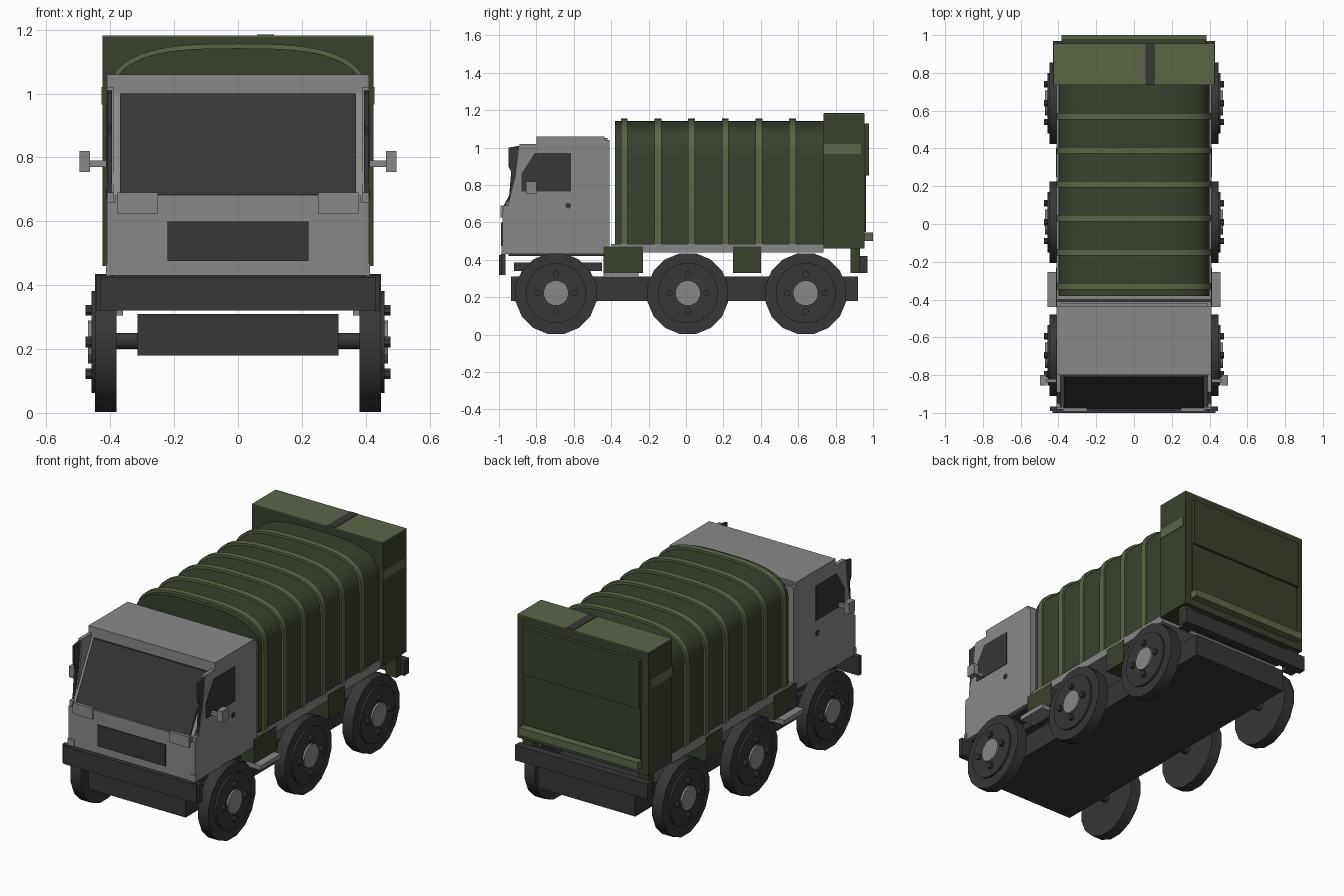
import bpy, bmesh, math
from mathutils import Matrix

if "Cube" in bpy.data.objects:
    bpy.data.objects.remove(bpy.data.objects["Cube"])


def material(name, rgb):
    m = bpy.data.materials.new(name)
    m.diffuse_color = (*rgb, 1)
    m.use_nodes = True
    m.node_tree.nodes["Principled BSDF"].inputs["Base Color"].default_value = m.diffuse_color
    return m


GREY = material("cab grey", (0.25, 0.25, 0.247))
DARK = material("dark rubber and glass", (0.038, 0.038, 0.038))
GREEN = material("dark canvas green", (0.041, 0.053, 0.027))
LIGHT = material("light olive", (0.105, 0.132, 0.064))


def finish(name, bm, mat, smooth=None):
    bmesh.ops.recalc_face_normals(bm, faces=bm.faces)
    me = bpy.data.meshes.new(name)
    bm.to_mesh(me)
    bm.free()
    me.materials.append(mat)
    if smooth:
        for p in me.polygons:
            p.use_smooth = True
        me.set_sharp_from_angle(angle=math.radians(smooth))
    ob = bpy.data.objects.new(name, me)
    bpy.context.collection.objects.link(ob)
    return ob


def box(name, x0, x1, y0, y1, z0, z1, mat):
    bm = bmesh.new()
    bmesh.ops.create_cube(bm, size=1)
    for v in bm.verts:
        v.co = ((x0 + x1) / 2 + v.co.x * (x1 - x0),
                (y0 + y1) / 2 + v.co.y * (y1 - y0),
                (z0 + z1) / 2 + v.co.z * (z1 - z0))
    return finish(name, bm, mat)


def wide(name, hw, y0, y1, z0, z1, mat):
    return box(name, -hw, hw, y0, y1, z0, z1, mat)


def pair(name, x0, x1, *rest):
    box("left_" + name, -x1, -x0, *rest)
    box("right_" + name, x0, x1, *rest)


def extrude(name, pts, a, b, axis, mat, smooth=None):
    """Prism: pts are (y, z) along x, or (x, z) along y."""
    bm = bmesh.new()
    place = (lambda p, t: (t, p[0], p[1])) if axis == "x" else (lambda p, t: (p[0], t, p[1]))
    lo = [bm.verts.new(place(p, a)) for p in pts]
    hi = [bm.verts.new(place(p, b)) for p in pts]
    bm.faces.new(lo)
    bm.faces.new(hi)
    n = len(pts)
    for i in range(n):
        j = (i + 1) % n
        bm.faces.new((lo[i], lo[j], hi[j], hi[i]))
    return finish(name, bm, mat, smooth)


def disc(name, x0, x1, y, z, r, sides, mat, smooth=None):
    bm = bmesh.new()
    bmesh.ops.create_cone(bm, cap_ends=True, segments=sides, radius1=r, radius2=r, depth=abs(x1 - x0))
    bmesh.ops.rotate(bm, verts=bm.verts, matrix=Matrix.Rotation(math.pi / sides, 3, "Z"))
    bmesh.ops.rotate(bm, verts=bm.verts, matrix=Matrix.Rotation(math.pi / 2, 3, "Y"))
    bmesh.ops.translate(bm, verts=bm.verts, vec=((x0 + x1) / 2, y, z))
    return finish(name, bm, mat, smooth)


# Chassis, bumpers and under-cab beam
wide("chassis", 0.315, -0.935, 0.92, 0.18, 0.31, DARK)
wide("front_bumper", 0.432, -1.0, -0.965, 0.32, 0.425, DARK)
pair("bumper_end", 0.40, 0.445, -0.99, -0.965, 0.32, 0.43, DARK)
wide("rear_bumper", 0.43, 0.925, 0.97, 0.33, 0.42, DARK)
wide("cab_beam", 0.33, -0.92, -0.45, 0.34, 0.385, DARK)
wide("cab_floor", 0.39, -0.95, -0.43, 0.42, 0.435, DARK)

# Wheels with rim, hub and bolts
for i, y in enumerate((-0.695, 0.01, 0.64), 1):
    disc(f"axle_{i}", -0.39, 0.39, y, 0.225, 0.026, 12, DARK, 40)
    for side, s in (("left", -1), ("right", 1)):
        tag = f"{side}_{i}"
        disc("tyre_" + tag, s * 0.38, s * 0.448, y, 0.219, 0.22, 16, DARK, 30)
        disc("rim_" + tag, s * 0.44, s * 0.459, y, 0.222, 0.162, 20, DARK)
        disc("hub_" + tag, s * 0.45, s * 0.47, y, 0.222, 0.068, 16, GREY)
        for k in range(4):
            a = k * math.pi / 2
            disc(f"bolt_{tag}_{k}", s * 0.455, s * 0.477, y + 0.1 * math.cos(a),
                 0.222 + 0.1 * math.sin(a), 0.018, 8, DARK)

# Cab body, roof and side walls
extrude("cab_body", [(-0.97, 0.43), (-0.97, 0.675), (-0.80, 1.0), (-0.80, 1.05),
                     (-0.42, 1.05), (-0.42, 0.43)], -0.392, 0.392, "x", GREY)
wide("cab_roof", 0.41, -0.80, -0.435, 1.0, 1.06, GREY)
wide("cab_rear_frame", 0.41, -0.44, -0.41, 0.43, 1.04, GREY)
wide("front_panel", 0.41, -0.982, -0.96, 0.43, 0.66, GREY)
wide("cowl", 0.385, -0.985, -0.955, 0.655, 0.68, GREY)
wide("grille", 0.22, -0.988, -0.98, 0.475, 0.60, DARK)
extrude("windshield", [(-0.968, 0.682), (-0.979, 0.682), (-0.811, 1.0), (-0.80, 1.0)],
        -0.37, 0.37, "x", DARK)
pair("headlight", 0.25, 0.377, -0.992, -0.97, 0.625, 0.69, GREY)
pair("corner_strip", 0.372, 0.414, -0.986, -0.965, 0.43, 0.47, GREY)

SIDE = [(-0.975, 0.43), (-0.975, 0.69), (-0.95, 0.69), (-0.91, 0.85), (-0.89, 1.02),
        (-0.42, 1.02), (-0.42, 0.43)]
QUARTER = [(-0.95, 0.69), (-0.935, 0.87), (-0.95, 0.90), (-0.95, 1.0), (-0.89, 1.01), (-0.91, 0.85)]
WINDOW = [(-0.615, 0.97), (-0.615, 0.765), (-0.88, 0.765), (-0.88, 0.86), (-0.855, 0.90), (-0.81, 0.97)]
for side, s in (("left", -1), ("right", 1)):
    extrude(side + "_cab_side", SIDE, s * 0.388, s * 0.41, "x", GREY)
    extrude(side + "_quarter_glass", QUARTER, s * 0.395, s * 0.408, "x", DARK)
    extrude(side + "_door_window", WINDOW, s * 0.405, s * 0.413, "x", DARK)
    disc(side + "_door_lock", s * 0.405, s * 0.414, -0.63, 0.69, 0.016, 8, DARK)
pair("mirror_arm", 0.40, 0.47, -0.84, -0.82, 0.77, 0.79, GREY)
pair("mirror", 0.463, 0.497, -0.855, -0.80, 0.755, 0.82, GREY)


# Arched canvas cover with ribs
def arch(hw, base, spring, top, n=28, power=3.0):
    pts = [(-hw, base), (hw, base)]
    for i in range(n + 1):
        t = math.pi * i / n
        c, q = math.cos(t), math.sin(t)
        pts.append((hw * math.copysign(abs(c) ** (2 / power), c),
                    spring + (top - spring) * abs(q) ** (2 / power)))
    return pts


wide("cargo_bed", 0.41, -0.40, 0.735, 0.44, 0.485, GREY)
extrude("canvas_cover", arch(0.40, 0.48, 0.95, 1.142), -0.38, 0.74, "y", GREEN, 35)
for i in range(6):
    y = -0.33 + 0.18 * i
    extrude(f"canvas_rib_{i + 1}", arch(0.411, 0.485, 0.95, 1.156), y - 0.018, y + 0.018, "y", LIGHT, 35)

# Tall rear box with top plate, strap and tailgate
wide("rear_box", 0.425, 0.735, 0.955, 0.46, 1.177, GREEN)
wide("rear_box_top", 0.425, 0.735, 0.955, 1.177, 1.182, LIGHT)
box("top_strap", 0.06, 0.112, 0.737, 0.953, 1.18, 1.185, DARK)
pair("side_strap", 0.42, 0.428, 0.735, 0.935, 0.965, 1.02, LIGHT)
wide("tailgate_upper", 0.38, 0.95, 0.978, 0.85, 1.13, GREEN)
wide("tailgate_lower", 0.38, 0.95, 0.963, 0.55, 0.85, GREEN)
wide("tailgate_bar", 0.385, 0.95, 1.0, 0.50, 0.545, LIGHT)
pair("rear_post", 0.34, 0.41, 0.88, 0.93, 0.33, 0.465, GREEN)

# Side lockers and steps
pair("front_locker", 0.30, 0.412, -0.44, -0.23, 0.33, 0.472, GREEN)
pair("middle_locker", 0.30, 0.412, 0.25, 0.40, 0.33, 0.472, GREEN)
pair("step", 0.36, 0.457, -0.44, -0.255, 0.305, 0.332, GREY)
